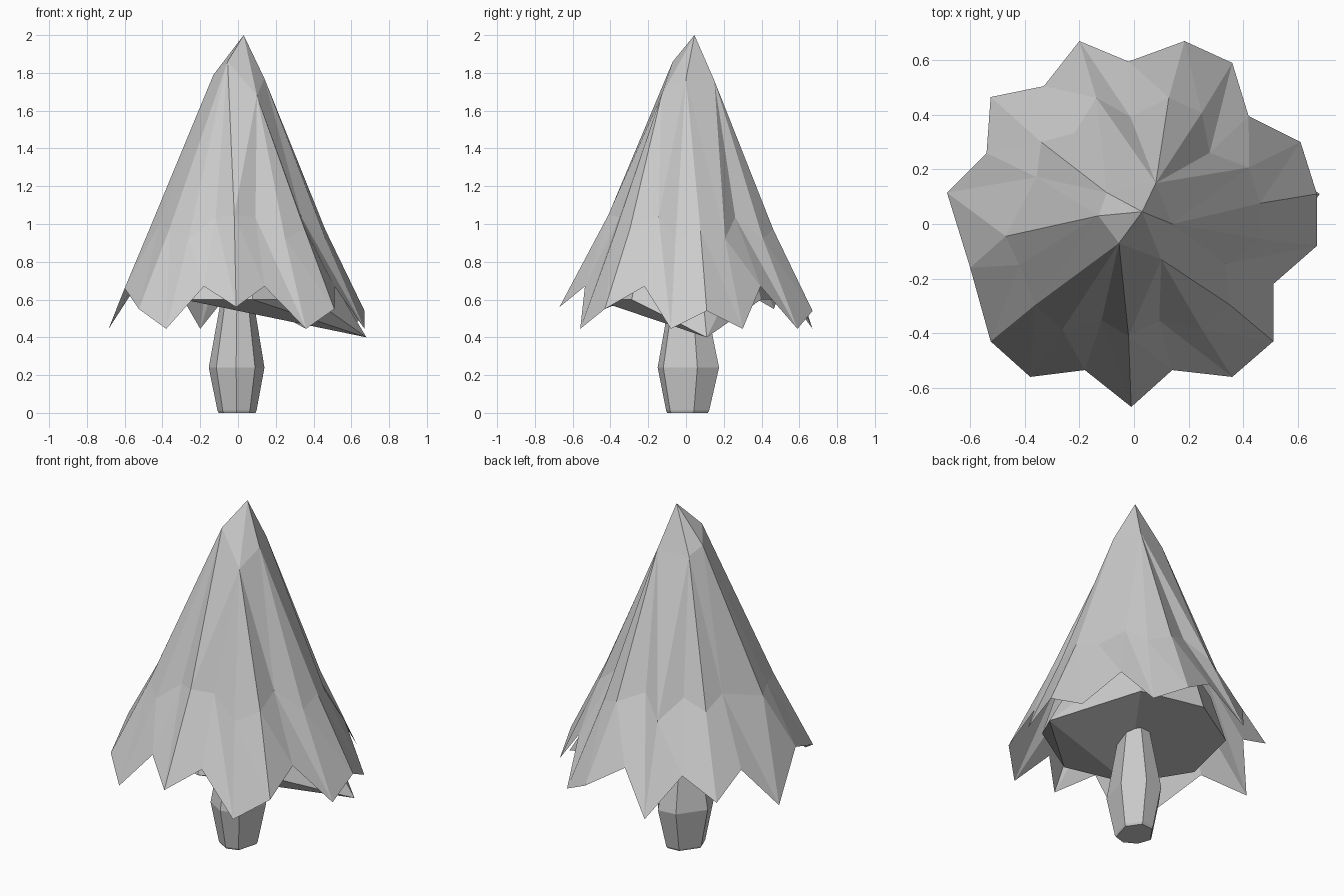
import bpy, bmesh
from math import cos, sin, pi

if "Cube" in bpy.data.objects:
    bpy.data.objects.remove(bpy.data.objects["Cube"])


def make_object(name, bm):
    bmesh.ops.remove_doubles(bm, verts=bm.verts, dist=0.0005)
    bmesh.ops.recalc_face_normals(bm, faces=bm.faces)
    mesh = bpy.data.meshes.new(name)
    bm.to_mesh(mesh)
    bm.free()
    obj = bpy.data.objects.new(name, mesh)
    bpy.context.collection.objects.link(obj)
    return obj


def add_face(bm, pts):
    # Drop repeated corners so quads collapse to triangles
    pts = list(dict.fromkeys(tuple(p) for p in pts))
    if len(pts) > 2:
        bm.faces.new([bm.verts.new(p) for p in pts])


def skin(bm, lower, upper, flip=()):
    # Join two closed rings by a band of creased triangles
    n = len(lower)
    for i in range(n):
        j = (i + 1) % n
        if i in flip:
            add_face(bm, (lower[i], lower[j], upper[i]))
            add_face(bm, (lower[j], upper[j], upper[i]))
        else:
            add_face(bm, (lower[i], lower[j], upper[j]))
            add_face(bm, (lower[i], upper[j], upper[i]))


# Jagged hem of the foliage, clockwise from the back
hem = [(-.20, .67, .445), (-.02, .595, .67), (.185, .67, .54), (.36, .59, .445),
       (.42, .395, .67), (.61, .30, .445), (.67, .11, .54), (.67, -.08, .445),
       (.51, -.22, .67), (.51, -.43, .55), (.36, -.56, .445), (.14, -.535, .67),
       (-.01, -.67, .56), (-.18, -.535, .67), (-.38, -.56, .445), (-.525, -.43, .55),
       (-.60, -.16, .66), (-.685, .115, .445), (-.54, .26, .67), (-.525, .465, .55),
       (-.33, .505, .67)]

# Fold ring: hem shrunk inwards, valleys pulled in a little more
fold = []
for x, y, z in hem:
    s = 0.66 if z > 0.6 else 0.69
    fold.append((x * s, y * s, 0.70 + z * 0.5))
fold[17] = (-.47, -.045, .97)
fold[16] = (-.42, -.15, .99)
fold[19] = (-.34, .30, .97)
fold[12] = (-.02, -.41, 1.05)

# Six shoulder points under the tip; each hem column runs to one of them
shoulder = [(-.10, .115, 1.75), (.08, .15, 1.76), (.14, .0, 1.77),
            (.10, -.13, 1.68), (-.055, -.07, 1.86), (-.13, .03, 1.79)]
columns = [shoulder[int(c)] for c in "011112222333444455500"]
tip = (.03, .045, 2.0)

# Foliage
bm = bmesh.new()
skin(bm, hem, fold)
skin(bm, fold, columns, flip=(4, 11))
for i, p in enumerate(shoulder):
    add_face(bm, (p, shoulder[(i + 1) % 6], tip))
make_object("foliage", bm)

# Inner core: eight-sided, with one corner hanging low at the right
angles = [0.16 + pi / 4 * k for k in range(8)]
base = [(.49 * cos(a), .49 * sin(a), .60) for a in angles]
base[0] = low = (.68, .11, .40)
top = [(.41 * cos(a), .41 * sin(a), .86) for a in angles]
bm = bmesh.new()
skin(bm, base, top)
add_face(bm, (low, base[1], base[5]))
add_face(bm, (low, base[5], base[6]))
add_face(bm, (low, base[6], base[7]))
add_face(bm, base[1:6])
make_object("foliage_core", bm)

# Trunk: uneven seven-sided post, bulging near the base
section = [(-.01, -.15), (.09, -.12), (.14, .06), (.06, .175),
           (-.05, .165), (-.155, .02), (-.115, -.09)]
bm = bmesh.new()
rings = [[(x * s, y * s, z) for x, y in section]
         for s, z in ((.66, 0), (.70, .012), (1, .24), (.58, .60))]
for lo, hi in zip(rings, rings[1:]):
    skin(bm, lo, hi)
add_face(bm, rings[0])
make_object("trunk", bm)
